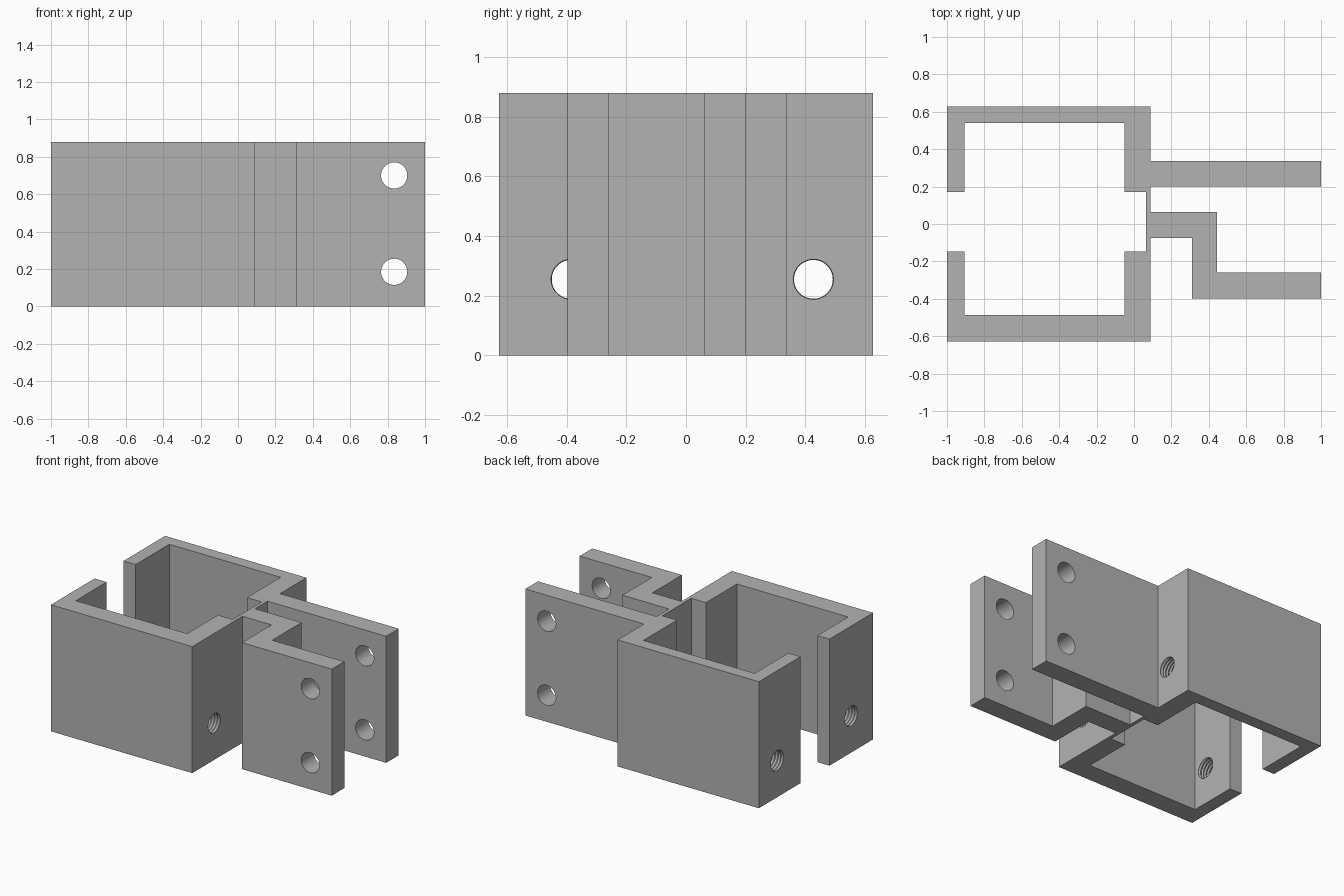
import bpy
import bmesh
import math
from mathutils import Matrix

default = bpy.data.objects.get("Cube")
if default:
    bpy.data.objects.remove(default, do_unlink=True)

HEIGHT = 0.88
SEGMENTS = 48

grey = bpy.data.materials.new("plain grey")
grey.use_nodes = True
colour = (0.45, 0.45, 0.45, 1)
grey.diffuse_color = colour
grey.node_tree.nodes["Principled BSDF"].inputs["Base Color"].default_value = colour


def make_object(name, bm):
    bmesh.ops.recalc_face_normals(bm, faces=bm.faces[:])
    mesh = bpy.data.meshes.new(name)
    bm.to_mesh(mesh)
    bm.free()
    mesh.materials.append(grey)
    obj = bpy.data.objects.new(name, mesh)
    bpy.context.collection.objects.link(obj)
    return obj


def extrude_profile(name, points, height):
    bm = bmesh.new()
    face = bm.faces.new([bm.verts.new((x, y, 0)) for x, y in points])
    top = bmesh.ops.extrude_face_region(bm, geom=[face])["geom"]
    verts = [v for v in top if isinstance(v, bmesh.types.BMVert)]
    bmesh.ops.translate(bm, verts=verts, vec=(0, 0, height))
    return make_object(name, bm)


def lathe_cutter(name, stations, matrix):
    """Closed solid of revolution about z from (height, radius) stations."""
    bm = bmesh.new()
    rings = []
    for z, r in stations:
        angles = [2 * math.pi * i / SEGMENTS for i in range(SEGMENTS)]
        rings.append([bm.verts.new((r * math.cos(a), r * math.sin(a), z)) for a in angles])
    for a, b in zip(rings, rings[1:]):
        for i in range(SEGMENTS):
            j = (i + 1) % SEGMENTS
            bm.faces.new((a[i], a[j], b[j], b[i]))
    bm.faces.new(rings[0])
    bm.faces.new(rings[-1])
    bm.transform(matrix)
    obj = make_object(name, bm)
    obj.hide_render = True
    return obj


# Bracket: split box channel, thin hinge web, straight arm and stepped arm
profile = [
    (-1, 0.17), (-1, 0.627), (0.087, 0.627), (0.087, 0.338), (1, 0.338),
    (1, 0.2), (0.087, 0.2), (0.087, 0.063), (0.445, 0.063), (0.445, -0.26),
    (1, -0.26), (1, -0.398), (0.31, -0.398), (0.31, -0.075), (0.087, -0.075),
    (0.087, -0.627), (-1, -0.627), (-1, -0.148), (-0.907, -0.148),
    (-0.907, -0.487), (-0.05, -0.487), (-0.05, -0.148), (0.063, -0.148),
    (0.063, 0.17), (-0.05, 0.17), (-0.05, 0.54), (-0.907, 0.54), (-0.907, 0.17),
]
bracket = extrude_profile("clamp_bracket", profile, HEIGHT)

# Plain bolt holes through both arms
cutters = []
for z in (0.185, 0.7):
    place = Matrix.Translation((0.835, 0, z)) @ Matrix.Rotation(math.pi / 2, 4, "X")
    cutters.append(lathe_cutter("bolt_hole_cutter", [(-0.5, 0.07), (0.5, 0.07)], place))

# Threaded screw holes through the channel side walls
thread = [(-1.053 + 0.011 * i, 0.071 if i % 2 else 0.065) for i in range(111)]
for y in (-0.385, 0.427):
    place = Matrix.Translation((0, y, 0.255)) @ Matrix.Rotation(math.pi / 2, 4, "Y")
    cutters.append(lathe_cutter("thread_cutter", thread, place))

for cutter in cutters:
    mod = bracket.modifiers.new("hole", "BOOLEAN")
    mod.operation = "DIFFERENCE"
    mod.solver = "EXACT"
    mod.object = cutter

# Bake the holes and drop the cutters
graph = bpy.context.evaluated_depsgraph_get()
baked = bpy.data.meshes.new_from_object(bracket.evaluated_get(graph))
bracket.modifiers.clear()
bracket.data = baked
for cutter in cutters:
    bpy.data.objects.remove(cutter, do_unlink=True)

bpy.ops.object.select_all(action="DESELECT")
bracket.select_set(True)
bpy.context.view_layer.objects.active = bracket
bpy.ops.object.shade_smooth_by_angle(angle=math.radians(25))
